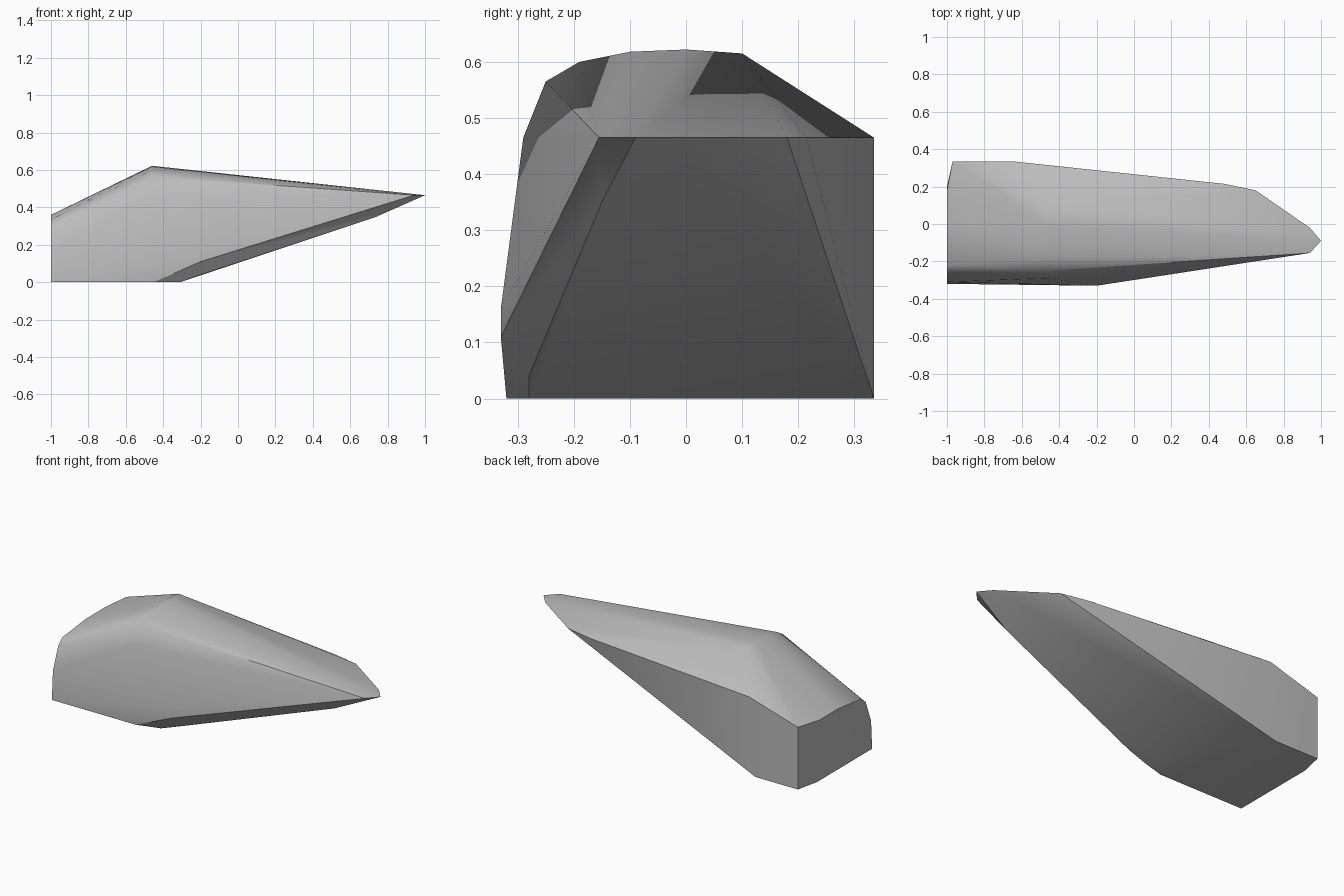
import bpy
import bmesh
import math

# Remove the default cube
default_cube = bpy.data.objects.get("Cube")
if default_cube:
    bpy.data.objects.remove(default_cube, do_unlink=True)


def make_material(name, colour):
    material = bpy.data.materials.new(name)
    material.use_nodes = True
    material.diffuse_color = colour
    shader = next(n for n in material.node_tree.nodes if n.type == "BSDF_PRINCIPLED")
    shader.inputs["Base Color"].default_value = colour
    return material


def section(x, profile):
    """Place a (y, z) profile at one station along the shell."""
    return [(x, y, z) for y, z in profile]


def hull_object(name, points, material):
    """Wrap a tight faceted skin around the section points."""
    mesh = bpy.data.meshes.new(name)
    bm = bmesh.new()
    for point in points:
        bm.verts.new(point)
    bmesh.ops.convex_hull(bm, input=list(bm.verts), use_existing_faces=False)
    loose = [v for v in bm.verts if not v.link_faces]
    bmesh.ops.delete(bm, geom=loose, context="VERTS")
    bmesh.ops.recalc_face_normals(bm, faces=list(bm.faces))
    bm.to_mesh(mesh)
    bm.free()
    mesh.materials.append(material)
    obj = bpy.data.objects.new(name, mesh)
    bpy.context.collection.objects.link(obj)
    bpy.ops.object.select_all(action="DESELECT")
    obj.select_set(True)
    bpy.context.view_layer.objects.active = obj
    bpy.ops.object.shade_smooth_by_angle(angle=math.radians(30))
    return obj


rim = 0.465   # height of the long side crease and the tip
back = 0.335  # depth of the flat back wall

# Blunt end, slightly angled at the back corner
blunt_end = section(-1, [(-0.32, 0), (-0.31, 0.17), (-0.26, 0.3), (-0.22, 0.335),
                         (0, 0.36), (0.18, 0.36), (0.2, 0)])
back_corner = section(-0.97, [(back, 0), (back, 0.37)])

# Back wall, ending in a corner that runs up to the tip
back_wall = section(-0.69, [(back, 0)]) + section(-0.65, [(back, rim)])
back_rim = section(0.48, [(0.215, rim)]) + section(0.65, [(0.18, rim)])

# Rounded crest, the tallest part
crest = section(-0.46, [(-0.29, rim), (-0.25, 0.565), (-0.19, 0.6),
                        (-0.1, 0.618), (0, 0.622), (0.1, 0.615)])

# Front lower edge and keel
lower_front = section(-0.45, [(-0.32, 0)]) + section(-0.31, [(-0.28, 0)])
front_bulge = section(-0.2, [(-0.33, 0.11), (-0.33, 0.16), (-0.28, 0.04)])
keel = section(0.74, [(-0.15, 0.35)])

# Thin pointed tip
tip = section(0.94, [(-0.155, rim), (-0.02, rim)]) + section(1, [(-0.09, rim)])

hull_object("faceted_shell",
            blunt_end + back_corner + back_wall + back_rim + crest
            + lower_front + front_bulge + keel + tip,
            make_material("plain_grey", (0.5, 0.5, 0.5, 1)))
